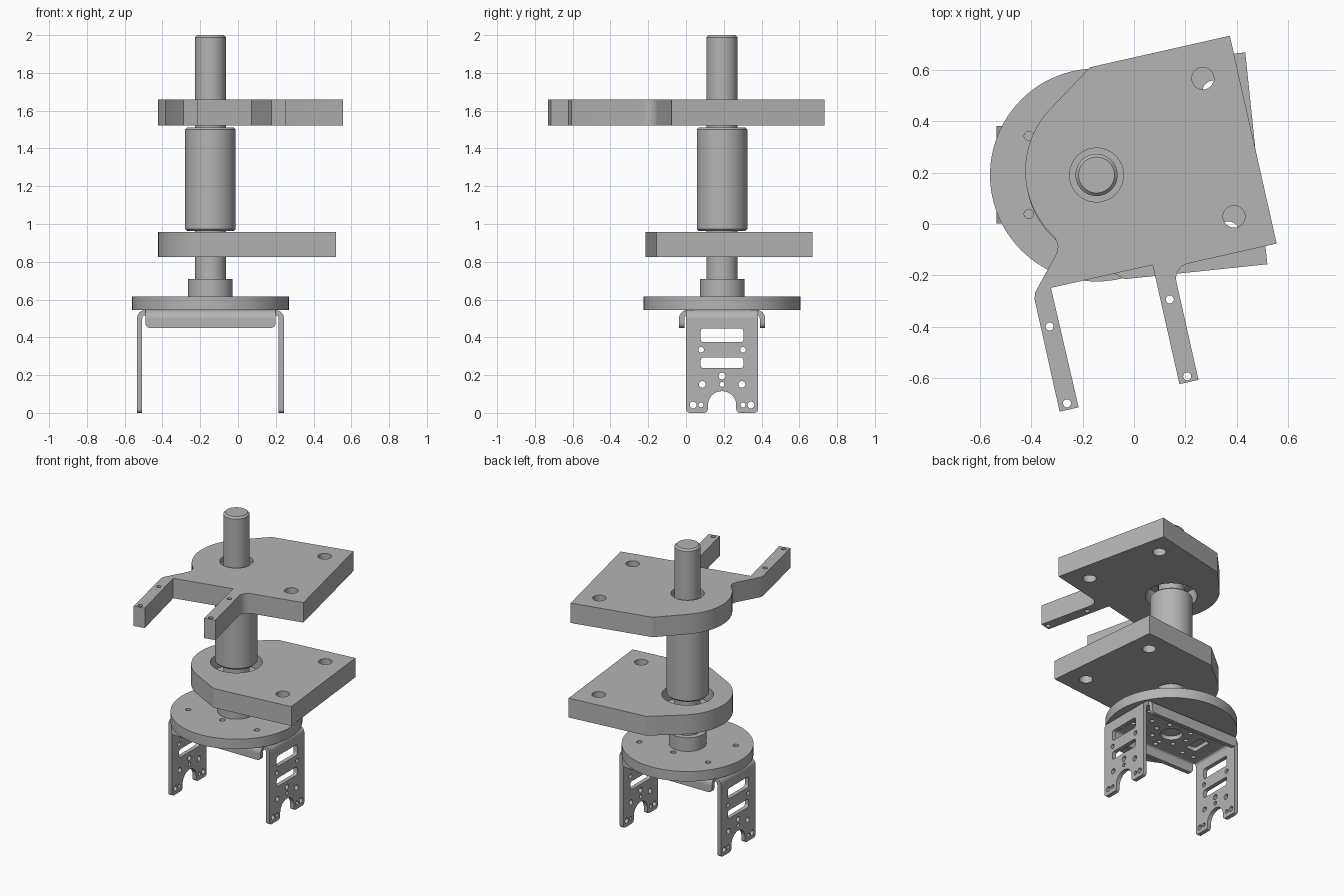
import bpy, bmesh
from math import cos, sin, radians, pi
from mathutils import Matrix

cube = bpy.data.objects.get("Cube")
if cube:
    bpy.data.objects.remove(cube)

grey = bpy.data.materials.new("Plain grey")
grey.use_nodes = True
grey.diffuse_color = (0.46, 0.46, 0.46, 1)
grey.node_tree.nodes["Principled BSDF"].inputs["Base Color"].default_value = (0.46, 0.46, 0.46, 1)

AXIS = Matrix.Translation((-0.146, 0.191, 0))   # common spindle axis


def move(x, y, z):
    return AXIS @ Matrix.Translation((x, y, z))


def turn(deg, axis="Z"):
    return Matrix.Rotation(radians(deg), 4, axis)


def arc(cx, cy, r, a0, a1, n=12):
    return [(cx + r * cos(radians(a0 + (a1 - a0) * i / n)),
             cy + r * sin(radians(a0 + (a1 - a0) * i / n))) for i in range(n + 1)]


def hole(x, y, r, n=24):
    return arc(x, y, r, 0, 360, n)[:-1]


def slot(cx, cy, w, h, r):
    pts = []
    for k, (sx, sy) in enumerate([(1, 1), (-1, 1), (-1, -1), (1, -1)]):
        pts += arc(cx + sx * (w / 2 - r), cy + sy * (h / 2 - r), r, 90 * k, 90 * k + 90, 4)
    return pts


def add(name, mesh):
    ob = bpy.data.objects.new(name, mesh)
    bpy.context.scene.collection.objects.link(ob)
    mesh.materials.clear()
    mesh.materials.append(grey)
    return ob


def smooth(ob):
    bpy.ops.object.select_all(action="DESELECT")
    ob.select_set(True)
    bpy.context.view_layer.objects.active = ob
    bpy.ops.object.shade_smooth_by_angle(angle=radians(30))


def evaluated(ob):
    deps = bpy.context.evaluated_depsgraph_get()
    return bpy.data.meshes.new_from_object(ob.evaluated_get(deps), depsgraph=deps)


def plate(name, outlines, thick, matrix):
    """Flat sheet from an outline and its holes, centred on its local plane."""
    cu = bpy.data.curves.new(name, "CURVE")
    cu.dimensions, cu.fill_mode, cu.extrude = "2D", "BOTH", thick / 2
    for pts in outlines:
        sp = cu.splines.new("POLY")
        sp.points.add(len(pts) - 1)
        for p, (x, y) in zip(sp.points, pts):
            p.co = (x, y, 0, 1)
        sp.use_cyclic_u = True
    tmp = bpy.data.objects.new(name + "_curve", cu)
    bpy.context.scene.collection.objects.link(tmp)
    mesh = evaluated(tmp)
    bpy.data.objects.remove(tmp)
    bm = bmesh.new()
    bm.from_mesh(mesh)
    bmesh.ops.remove_doubles(bm, verts=bm.verts, dist=1e-5)
    bmesh.ops.recalc_face_normals(bm, faces=bm.faces)
    bm.to_mesh(mesh)
    bm.free()
    ob = add(name, mesh)
    ob.matrix_world = matrix
    smooth(ob)
    return ob


def lathe(name, profile, n=64):
    """Closed turned part from (radius, height) points."""
    bm = bmesh.new()
    rings = [[bm.verts.new((r * cos(2 * pi * i / n), r * sin(2 * pi * i / n), z))
              for i in range(n)] for r, z in profile]
    for a, b in zip(rings, rings[1:]):
        for i in range(n):
            j = (i + 1) % n
            bm.faces.new((a[i], a[j], b[j], b[i]))
    bm.faces.new(rings[0][::-1])
    bm.faces.new(rings[-1])
    mesh = bpy.data.meshes.new(name)
    bm.to_mesh(mesh)
    bm.free()
    ob = add(name, mesh)
    ob.matrix_world = AXIS
    smooth(ob)
    return ob


def counterbore(ob, r, z0, z1):
    cutter = lathe("cutter", [(r, z0), (r, z1)])
    cutter.hide_render = True
    mod = ob.modifiers.new("counterbore", "BOOLEAN")
    mod.operation, mod.solver, mod.object = "DIFFERENCE", "EXACT", cutter
    bpy.context.view_layer.update()
    mesh = evaluated(ob)
    ob.modifiers.clear()
    ob.data = mesh
    bpy.data.objects.remove(cutter)
    smooth(ob)


# Turned parts on the axis
C = 0.012
lathe("spindle", [(0.082, 0.6), (0.082, 2 - C), (0.070, 2)])
lathe("spacer_sleeve", [(0.122, 0.962), (0.134, 0.962 + C), (0.134, 1.512 - C), (0.122, 1.512)])
lathe("lower_collar", [(0.118, 0.612), (0.118, 0.71)])

# Round base disc with mounting holes
disc_holes = [hole(0.305 * cos(radians(a)), 0.305 * sin(radians(a)), 0.018)
              for a in (30, 150, 210, 330)]
disc_holes += [hole(0, s * 0.155, 0.018) for s in (-1, 1)]
plate("base_disc", [hole(0, 0, 0.415, 96)] + disc_holes, 0.07, move(0, 0, 0.58))

# Bearing plates: the upper one carries two arms
bores = [hole(0, 0, 0.105, 48)] + [hole(0.487, s * 0.276, 0.043, 32) for s in (-1, 1)]
back = [(0.626, -0.415), (0.626, 0.415), (0.067, 0.415)]
lower = back + arc(0.072, 0, 0.348, 125, 235, 32) + [(0.067, -0.415)]
arm_left = [(-0.208, -0.22), (-0.208, -0.24), (-0.219, -0.264), (-0.335, -0.395),
            (-0.342, -0.42), (-0.343, -0.868), (-0.267, -0.868), (-0.270, -0.390)]
arm_right = [(0.136, -0.390), (0.136, -0.866), (0.212, -0.866)]
upper = (back + arc(0.072, 0, 0.348, 125, 215, 32) + arm_left + arm_right
         + arc(0.272, -0.475, 0.06, 180, 90, 8))
arm_holes = [hole(x, y, 0.0155) for x in (-0.308, 0.172) for y in (-0.536, -0.843)]

ob = plate("lower_bearing_plate", [lower] + bores, 0.134, move(0, 0, 0.891) @ turn(5.95))
counterbore(ob, 0.163, 0.86, 1.0)
ob = plate("upper_arm_plate", [upper] + bores + arm_holes, 0.138, move(0, 0, 1.59) @ turn(12.7))
counterbore(ob, 0.163, 1.5, 1.625)

# Sheet metal bracket
T, R, BEND_Z = 0.028, 0.045, 0.5
web_holes = [hole(0, 0, 0.07, 32), slot(-0.215, 0, 0.08, 0.14, 0.012)]
web_holes += [hole(0.12 * cos(radians(a)), 0.12 * sin(radians(a)), 0.015, 16)
              for a in range(0, 360, 45)]
web_holes += [hole(x, s * y, 0.015, 16) for s in (-1, 1)
              for x, y in ((-0.29, 0.13), (-0.2, 0.13), (0.2, 0.13), (0.29, 0.13),
                           (0.2, 0.05), (0.27, 0.05), (0, 0.155))]
plate("bracket_web", [slot(0, 0, 0.688, 0.365, 0.002)] + web_holes, T,
      move(0, 0, BEND_Z + R - T / 2))

# Leg outline with an arched notch, and its cut-outs
half = ([(0.19, BEND_Z)] + arc(0.17, 0.02, 0.02, 0, -90, 5)
        + arc(0.095, 0.02, 0.02, 270, 180, 5) + arc(0, 0.04, 0.075, 0, 90, 12))
leg = half + [(-x, y) for x, y in half[-2::-1]]
leg_cuts = [slot(0, 0.411, 0.226, 0.073, 0.015), slot(0, 0.265, 0.226, 0.057, 0.015),
            hole(0, 0.195, 0.018), hole(0, 0.151, 0.013)]
leg_cuts += [hole(s * x, z, r) for s in (-1, 1)
             for x, z, r in ((0.111, 0.334, 0.015), (0.105, 0.151, 0.018),
                             (0.153, 0.042, 0.018), (0.111, 0.042, 0.013))]

# Side lip outline with rounded lower corners
lip = ([(0.345, BEND_Z)] + arc(0.32, 0.475, 0.025, 0, -90, 5)
       + arc(-0.32, 0.475, 0.025, 270, 180, 5) + [(-0.345, BEND_Z)])

bend = arc(0, 0, R, 0, 90, 8) + arc(0, 0, R - T, 90, 0, 8)
UPRIGHT = Matrix(((0, 0, 1, 0), (1, 0, 0, 0), (0, 1, 0, 0), (0, 0, 0, 1)))
for name, angle, reach, width, shape in (
        ("left_leg", 0, 0.344, 0.38, [leg] + leg_cuts),
        ("right_leg", 180, 0.344, 0.38, [leg] + leg_cuts),
        ("back_lip", 90, 0.1825, 0.69, [lip]),
        ("front_lip", 270, 0.1825, 0.69, [lip])):
    side = AXIS @ turn(angle)
    plate(name, shape, T, side @ Matrix.Translation((reach + R - T / 2, 0, 0)) @ UPRIGHT)
    plate(name + "_bend", [bend], width,
          side @ Matrix.Translation((reach, 0, BEND_Z)) @ turn(90, "X"))
